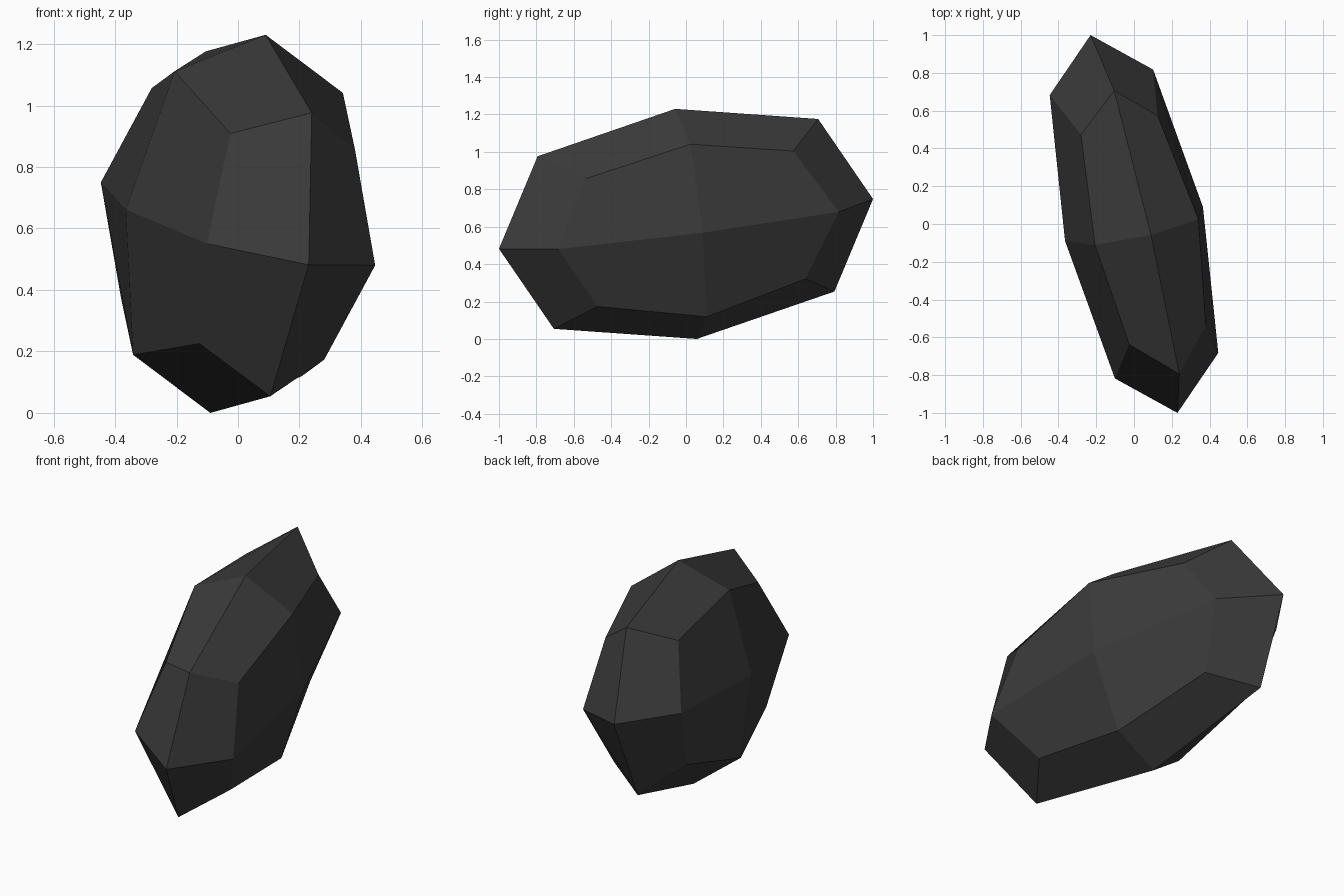
import bpy
import bmesh
from mathutils import Matrix, Vector

if "Cube" in bpy.data.objects:
    bpy.data.objects.remove(bpy.data.objects["Cube"])

# Stone colour
stone = bpy.data.materials.new("dark grey stone")
stone.diffuse_color = (0.043, 0.043, 0.043, 1)
stone.use_nodes = True
stone.node_tree.nodes["Principled BSDF"].inputs["Base Color"].default_value = stone.diffuse_color

# Rounded cube: each side split in four, edges and corners pulled inwards
bm = bmesh.new()
bmesh.ops.create_cube(bm, size=2)
bmesh.ops.subdivide_edges(bm, edges=bm.edges[:], cuts=1, use_grid_fill=True)
pull = {1: 1.0, 2: 0.75, 3: 5 / 9}
for v in bm.verts:
    v.co *= pull[sum(abs(c) > 0.5 for c in v.co)]

# Stretch and tilt the cube along three skewed axes to give the rock its shape
side = Vector((0.365, 0.09, -0.047))
length = Vector((-0.23, 1.0, 0.133))
height = Vector((0.09, -0.058, 0.615))
skew = Matrix((side, length, height)).transposed().to_4x4()
bm.transform(Matrix.Translation((0, 0, 0.615)) @ skew)
bmesh.ops.recalc_face_normals(bm, faces=bm.faces[:])

# Flat-shaded rock object
mesh = bpy.data.meshes.new("rock")
bm.to_mesh(mesh)
bm.free()
mesh.materials.append(stone)
bpy.context.collection.objects.link(bpy.data.objects.new("rock", mesh))
